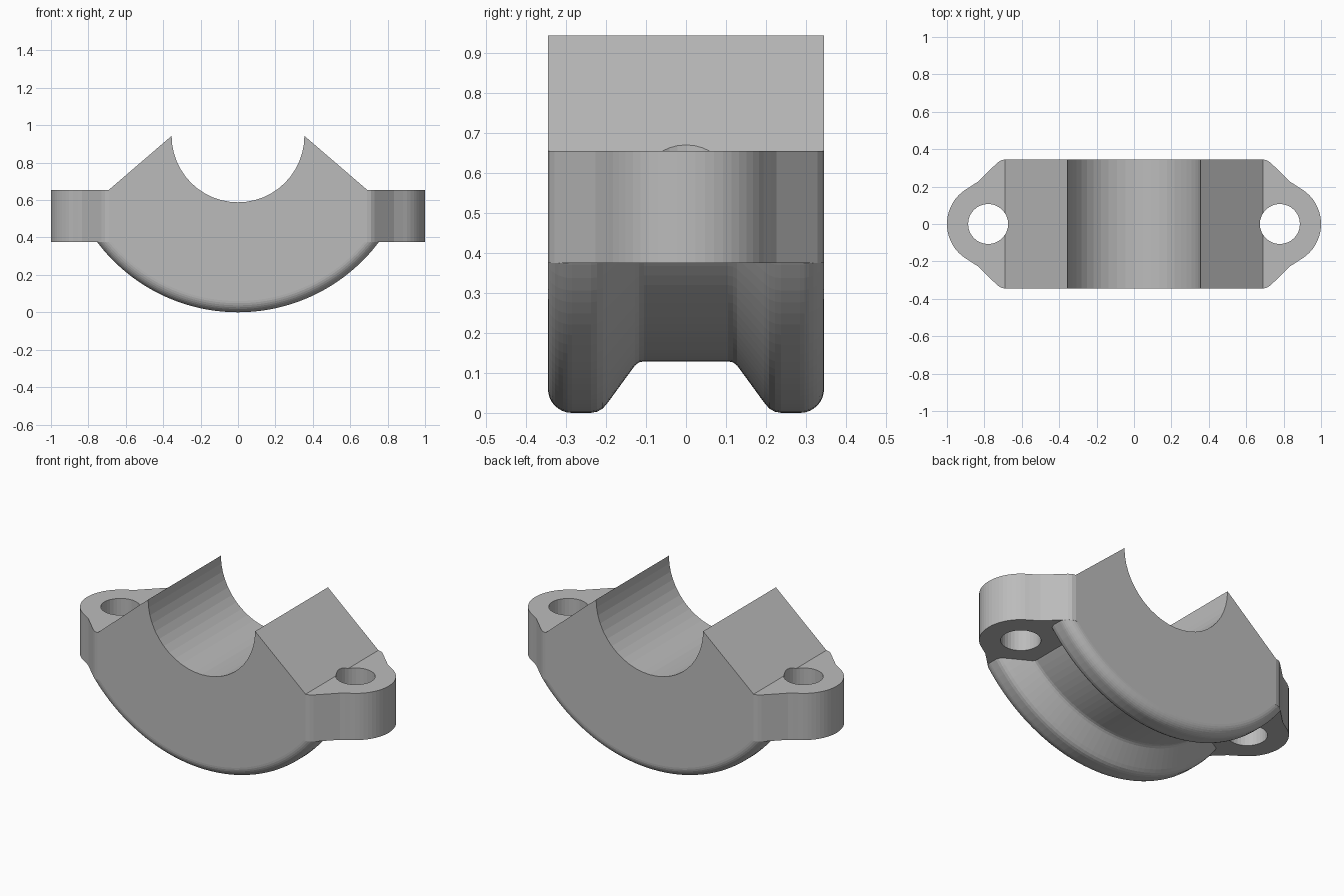
import bpy, bmesh
from math import sin, cos, radians, tau
from mathutils import Vector

if "Cube" in bpy.data.objects:
    bpy.data.objects.remove(bpy.data.objects["Cube"])

W = 0.345           # half width
CZ = 0.943          # height of the bore axis
R_OUT, R_BORE = CZ, 0.355
Z_LOW, Z_TOP = 0.375, 0.655   # flange bottom and top
HOLE_X, HOLE_R, LUG_R = 0.78, 0.107, 0.22

metal = bpy.data.materials.new("grey metal")
metal.use_nodes = True
color = (0.5, 0.5, 0.5, 1)
metal.diffuse_color = color
metal.node_tree.nodes["Principled BSDF"].inputs["Base Color"].default_value = color


def arc(cx, cy, r, a0, a1, n):
    angles = [radians(a0 + (a1 - a0) * i / n) for i in range(n + 1)]
    return [(cx + r * cos(a), cy + r * sin(a)) for a in angles]


def finish(name, bm):
    bmesh.ops.recalc_face_normals(bm, faces=bm.faces)
    mesh = bpy.data.meshes.new(name)
    bm.to_mesh(mesh)
    bm.free()
    mesh.materials.append(metal)
    obj = bpy.data.objects.new(name, mesh)
    bpy.context.collection.objects.link(obj)
    return obj


def prism(name, points, offset):
    bm = bmesh.new()
    face = bm.faces.new([bm.verts.new(p) for p in points])
    new = bmesh.ops.extrude_face_region(bm, geom=[face])["geom"]
    verts = [v for v in new if isinstance(v, bmesh.types.BMVert)]
    bmesh.ops.translate(bm, verts=verts, vec=offset)
    return finish(name, bm)


def combine(target, tool, operation):
    mod = target.modifiers.new(operation.lower(), "BOOLEAN")
    mod.object, mod.operation, mod.solver = tool, operation, "EXACT"
    bpy.context.view_layer.objects.active = target
    bpy.ops.object.modifier_apply(modifier=mod.name)
    bpy.data.objects.remove(tool)


# Grooved round belly: a turned profile (y, radius), kept below the flange
half = [(0.105, 0.814), (0.118, 0.817), (0.128, 0.825), (0.195, 0.917),
        (0.208, 0.932), (0.222, 0.940), (0.238, R_OUT)]
half += arc(W - 0.06, R_OUT - 0.06, 0.06, 90, 0, 8) + [(W, 0)]
profile = [(-y, r) for y, r in reversed(half)] + half
bm = bmesh.new()
verts = [bm.verts.new((0, y, CZ - r)) for y, r in profile]
edges = [bm.edges.new(pair) for pair in zip(verts, verts[1:])]
bmesh.ops.spin(bm, geom=verts + edges, cent=(0, 0, CZ), axis=(0, 1, 0),
               angle=tau, steps=144)
bmesh.ops.remove_doubles(bm, verts=bm.verts, dist=0.0001)
cut = bmesh.ops.bisect_plane(bm, geom=bm.verts[:] + bm.edges[:] + bm.faces[:],
                             plane_co=(0, 0, Z_LOW), plane_no=(0, 0, 1),
                             clear_outer=True)
rim = [e for e in cut["geom_cut"] if isinstance(e, bmesh.types.BMEdge)]
bmesh.ops.edgeloop_fill(bm, edges=rim)
belly = finish("belly", bm)

# Flange plate with a rounded lug at each end
shoulder = [(0.69, W), (0.712, 0.340), (0.73, 0.328), (0.835, 0.226), (0.855, 0.213)]
upper = shoulder + arc(HOLE_X, 0, LUG_R, 62, 0, 10)
right = upper + [(x, -y) for x, y in reversed(upper[:-1])]
outline = right + [(-x, -y) for x, y in right]
cap = prism("bearing_cap", [(x, y, Z_LOW) for x, y in outline],
            Vector((0, 0, Z_TOP - Z_LOW)))
combine(cap, belly, "UNION")

# Sloped saddle, drawn as a full gable that the bore then opens
slope = (CZ - Z_TOP) / (0.69 - R_BORE)
gable = [(-0.69, 0.5), (0.69, 0.5), (0.69, Z_TOP),
         (0, Z_TOP + 0.69 * slope), (-0.69, Z_TOP)]
saddle = prism("saddle", [(x, -W, z) for x, z in gable], Vector((0, 2 * W, 0)))
combine(cap, saddle, "UNION")

# Bore, open at the top
bore = [(R_BORE, 1.5), (-R_BORE, 1.5)] + arc(0, CZ, R_BORE, 180, 360, 24)
cutter = prism("bore_cutter", [(x, -0.5, z) for x, z in bore], Vector((0, 1, 0)))
combine(cap, cutter, "DIFFERENCE")

# Bolt holes
for side in (-1, 1):
    ring = arc(side * HOLE_X, 0, HOLE_R, 0, 360, 32)[:-1]
    cutter = prism("hole_cutter", [(x, y, 0.2) for x, y in ring], Vector((0, 0, 1)))
    combine(cap, cutter, "DIFFERENCE")
